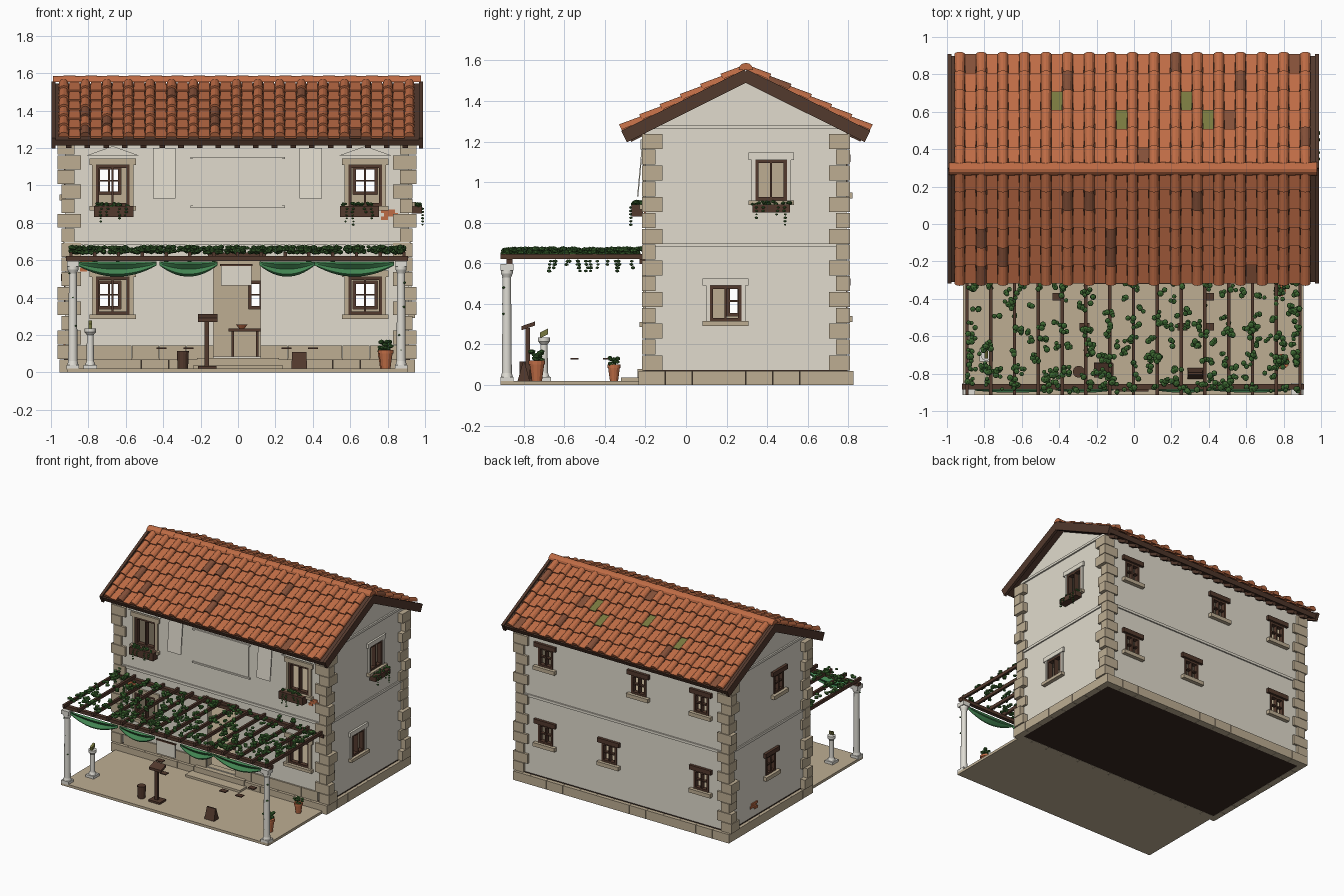
import bpy, bmesh, math, random
from mathutils import Matrix

random.seed(4)
if "Cube" in bpy.data.objects:
    bpy.data.objects.remove(bpy.data.objects["Cube"])


def material(name, r, g, b):
    m = bpy.data.materials.new(name)
    m.use_nodes = True
    m.diffuse_color = (r, g, b, 1)
    m.node_tree.nodes["Principled BSDF"].inputs["Base Color"].default_value = (r, g, b, 1)
    return m


PLASTER = material("plaster", .75, .71, .61)
STONE = material("tan stone", .51, .42, .29)
WOOD = material("dark wood", .085, .041, .026)
CLAY = material("terracotta", .52, .15, .06)
BURNT = material("burnt tile", .23, .08, .04)
MOSS = material("mossy tile", .19, .19, .05)
LEAF = material("leaf green", .045, .135, .03)
CLOTH = material("green cloth", .055, .235, .085)
EARTH = material("dark underside", .038, .021, .015)
MARBLE = material("pale marble", .74, .72, .66)


def finish(bm, name, *mats, smooth=False):
    bmesh.ops.recalc_face_normals(bm, faces=bm.faces)
    me = bpy.data.meshes.new(name)
    bm.to_mesh(me)
    bm.free()
    for m in mats:
        me.materials.append(m)
    ob = bpy.data.objects.new(name, me)
    bpy.context.scene.collection.objects.link(ob)
    if smooth:
        bpy.ops.object.select_all(action='DESELECT')
        ob.select_set(True)
        bpy.context.view_layer.objects.active = ob
        bpy.ops.object.shade_smooth_by_angle()
    return ob


def loft(bm, a, b, mat=0):
    va, vb = [bm.verts.new(p) for p in a], [bm.verts.new(p) for p in b]
    n = len(va)
    faces = [bm.faces.new((va[i], va[(i + 1) % n], vb[(i + 1) % n], vb[i])) for i in range(n)]
    faces += [bm.faces.new(va[::-1]), bm.faces.new(vb)]
    for f in faces:
        f.material_index = mat


def box(bm, x0, x1, y0, y1, z0, z1, mat=0):
    ring = [(x0, y0), (x1, y0), (x1, y1), (x0, y1)]
    loft(bm, [(x, y, z0) for x, y in ring], [(x, y, z1) for x, y in ring], mat)


def turned(bm, x, y, profile, n=14):
    for (r0, z0), (r1, z1) in zip(profile, profile[1:]):
        ring = [(math.cos(i * math.tau / n), math.sin(i * math.tau / n)) for i in range(n)]
        loft(bm, [(x + c * r0, y + s * r0, z0) for c, s in ring],
             [(x + c * r1, y + s * r1, z1) for c, s in ring])


def blob(bm, x, y, z, r):
    bmesh.ops.create_icosphere(bm, subdivisions=1, radius=r, matrix=Matrix.Translation(
        (x, y, z)) @ Matrix.Rotation(random.random() * 3, 4, 'Z') @ Matrix.Diagonal((1, 1, .7, 1)))


# Each wall: axis it faces along, outward sign, plane position
FRONT, BACK, RIGHT, LEFT = ('y', -1, -.2), ('y', 1, .79), ('x', 1, .915), ('x', -1, -.925)


def wbox(bm, wall, u0, u1, o0, o1, z0, z1, mat=0):
    axis, s, p = wall
    a, b = sorted((p + s * o0, p + s * o1))
    if axis == 'y':
        box(bm, u0, u1, a, b, z0, z1, mat)
    else:
        box(bm, a, b, u0, u1, z0, z1, mat)


# Openings: wall, centre, width, bottom, top, surround style
openings = [(FRONT, -.67, .18, .89, 1.11, 'stone'), (FRONT, .68, .18, .89, 1.11, 'stone'),
            (FRONT, -.67, .18, .31, .51, 'stone'), (FRONT, .68, .18, .31, .51, 'stone'),
            (RIGHT, .42, .155, .91, 1.11, 'plaster'), (RIGHT, .195, .155, .315, .49, 'plaster'),
            (LEFT, .16, .12, .95, 1.1, 'wood'), (LEFT, .26, .12, .34, .49, 'wood')]
openings += [(BACK, u, .13, .95, 1.1, 'wood') for u in (.68, -.14, -.69)]
openings += [(BACK, u, .13, .34, .49, 'wood') for u in (.68, .12, -.69)]

# House shell, hollowed and pierced
bm = bmesh.new()
gable = [(-.2, .03), (.79, .03), (.79, 1.25), (.295, 1.5), (-.2, 1.25)]
loft(bm, [(-.925, y, z) for y, z in gable], [(.915, y, z) for y, z in gable])
house = finish(bm, "house_walls", PLASTER, STONE)
core, holes = bmesh.new(), bmesh.new()
box(core, -.875, .865, -.15, .74, .08, 1.22)
for wall, u, w, z0, z1, style in openings:
    wbox(holes, wall, u - w / 2, u + w / 2, -.08, .05, z0, z1)
wbox(holes, FRONT, -.13, .12, -.08, .05, .085, .6)
cutters = [finish(core, "core_cutter"), finish(holes, "hole_cutter")]
for c in cutters:
    c.hide_render = True
    mod = house.modifiers.new("cut", 'BOOLEAN')
    mod.operation, mod.solver, mod.object = 'DIFFERENCE', 'EXACT', c
bpy.context.view_layer.update()
house.data = bpy.data.meshes.new_from_object(house.evaluated_get(bpy.context.evaluated_depsgraph_get()))
house.modifiers.clear()
for c in cutters:
    bpy.data.objects.remove(c)
for f in house.data.polygons:
    c = f.center
    inside = -.92 < c.x < .91 and -.195 < c.y < .785 and .035 < c.z < 1.23
    f.material_index = 1 if inside else 0

# Floors
bm = bmesh.new()
box(bm, -.93, .92, -.205, .795, .001, .075, 0)
box(bm, -.88, .87, -.16, .75, .66, .69, 1)
finish(bm, "floors", EARTH, STONE)

# Window joinery, surrounds and sills
bm = bmesh.new()
for wall, u, w, z0, z1, style in openings:
    h, t = w / 2, .016
    for a, b in ((u - h, u - h + t), (u + h - t, u + h), (u - .005, u + .005)):
        wbox(bm, wall, a, b, -.03, .006, z0, z1)
    for a, b in ((z0, z0 + t), (z1 - t, z1)):
        wbox(bm, wall, u - h, u + h, -.03, .006, a, b)
    if style == 'wood':
        wbox(bm, wall, u - h, u + h, -.025, 0, (z0 + z1) / 2 - .005, (z0 + z1) / 2 + .005)
        wbox(bm, wall, u - h - .03, u + h + .03, -.01, .022, z1, z1 + .035)
        wbox(bm, wall, u - h - .03, u + h + .03, -.01, .03, z0 - .03, z0, 1)
        continue
    k = 1 if style == 'stone' else 2
    for a, b in ((u - h - .02, u - h), (u + h, u + h + .02)):
        wbox(bm, wall, a, b, -.01, .012, z0, z1, k)
    wbox(bm, wall, u - h - .035, u + h + .035, -.01, .016, z1, z1 + .035, k)
    wbox(bm, wall, u - h - .035, u + h + .035, -.01, .03, z0 - .024, z0, 1)
    if wall == FRONT and z0 > .6:
        tri = [(u - .14, z1 + .05), (u + .14, z1 + .05), (u, z1 + .1)]
        loft(bm, [(x, -.19, z) for x, z in tri], [(x, -.225, z) for x, z in tri], 2)
wbox(bm, FRONT, -.16, .15, -.02, .02, .6, .64)
finish(bm, "window_frames", WOOD, STONE, PLASTER)

# Wall mouldings, panel and hanging banners
bm = bmesh.new()
for wall, a, b in ((FRONT, -.93, .92), (BACK, -.93, .92), (RIGHT, -.2, .79), (LEFT, -.2, .79)):
    wbox(bm, wall, a, b, -.005, .01, .68, .7)
    if wall[0] == 'x':
        wbox(bm, wall, a, b, -.005, .012, 1.262, 1.28)
for z in (.88, 1.14):
    wbox(bm, FRONT, -.255, .25, 0, .012, z, z + .012)
wbox(bm, FRONT, -.24, .235, 0, .005, .892, 1.14)
for x in (-.395, .39):
    loft(bm, [(x + d, y, 1.2) for d, y in ((-.06, -.21), (.06, -.21), (.06, -.216), (-.06, -.216))],
         [(x + d, y, .93) for d, y in ((-.06, -.235), (.06, -.235), (.06, -.241), (-.06, -.241))])
finish(bm, "wall_mouldings", PLASTER)

# Corner stones and plinth courses
bm = bmesh.new()
for i in range(15):
    z, long = .07 + i * .078, i % 2
    o = .018 + (.022 if random.random() < .25 else 0)
    for sx, px in ((-1, -.925), (1, .915)):
        for sy, py in ((-1, -.2), (1, .79)):
            xs = sorted((px + sx * o, px - sx * (.085 if long else .05)))
            ys = sorted((py + sy * .018, py - sy * (.05 if long else .085)))
            box(bm, *xs, *ys, z + .002, z + .076)


def course(wall, a, b, z0, z1, o, n):
    step = (b - a) / n
    for i in range(n):
        wbox(bm, wall, a + i * step + .001, a + (i + 1) * step - .001, -.02, o, z0, z1)


for wall in (FRONT, BACK):
    course(wall, -.955, .945, 0, .07, .035, 13)
for wall in (RIGHT, LEFT):
    course(wall, -.235, .825, 0, .07, .03, 8)
course(FRONT, -.86, -.13, .07, .145, .012, 5)
course(FRONT, .12, .85, .07, .145, .012, 5)
finish(bm, "corner_and_plinth_stones", STONE)

# Terrace and door steps
bm = bmesh.new()
box(bm, -.915, .905, -.915, -.22, 0, .02)
box(bm, -.24, .24, -.32, -.22, .02, .037)
box(bm, -.22, .22, -.24, -.18, .037, .078)
finish(bm, "terrace_and_steps", STONE)

# Roof: slope space is distance down from the ridge and height above the slab
ANG = math.radians(26.5)


def slope(x, s, t, side):
    return (x, .295 + side * (s * math.cos(ANG) + t * math.sin(ANG)),
            1.545 - s * math.sin(ANG) + t * math.cos(ANG))


bm = bmesh.new()
for side in (-1, 1):
    def plank(x0, x1, s0, s1, t0, t1):
        sec = [(s0, t0), (s1, t0), (s1, t1), (s0, t1)]
        loft(bm, [slope(x0, s, t, side) for s, t in sec], [slope(x1, s, t, side) for s, t in sec])
    plank(-.985, .975, 0, .675, -.035, 0)
    for x in (-.998, .968):
        plank(x, x + .022, 0, .68, -.05, .012)
    for i in range(19):
        plank(-.92 + i * .1, -.89 + i * .1, .52, .66, -.058, -.03)
finish(bm, "roof_timbers", WOOD)

# Tiles: even columns are barrels, odd columns are flat pans
bm = bmesh.new()
STEP, ROWS = .1155, 6
LEN = .67 / ROWS
barrel = [(.029 * math.cos(i * math.pi / 6), .01 + .029 * math.sin(i * math.pi / 6)) for i in range(7)]
pan = [(.031, 0), (.031, .012), (-.031, .012), (-.031, 0)]
mossy = {(9, 3), (15, 2), (21, 3), (23, 2)}
burnt = {1: {(1, 5), (10, 4), (26, 4), (31, 5), (25, 2), (32, 1), (17, 0), (20, 5)},
         -1: {(10, 1), (12, 1), (22, 1), (14, 3), (2, 3), (4, 4), (14, 4), (2, 5), (27, 5)}}
for side in (-1, 1):
    for row in range(ROWS):
        s0, s1 = row * LEN, (row + 1) * LEN + .006
        for col in range(33):
            x = -.932 + col * STEP / 2
            mat = 1 if (col, row) in burnt[side] else 2 if side == 1 and (col, row) in mossy else 0
            shape = pan if col % 2 else barrel
            loft(bm, [slope(x + a * .88, s0, b * .85, side) for a, b in shape],
                 [slope(x + a, s1, b + .007, side) for a, b in shape], mat)
# Ridge caps
for i in range(17):
    x0, x1 = -.99 + i * .1155, -.99 + (i + 1) * .1155 + .006
    arc = [(.036 * math.cos(k * math.pi / 6), .036 * math.sin(k * math.pi / 6)) for k in range(7)]
    loft(bm, [(x0, .295 + a * .9, 1.552 + b * .9) for a, b in arc],
         [(min(x1, .982), .295 + a, 1.552 + b) for a, b in arc])
finish(bm, "roof_tiles", CLAY, BURNT, MOSS)

# Pergola timbers
bm = bmesh.new()
rafters = [-.893 + i * .1272 for i in range(15)]
box(bm, -.92, .91, -.885, -.855, .597, .622)
box(bm, -.92, .91, -.23, -.2, .597, .622)
for x in rafters:
    box(bm, x - .009, x + .009, -.915, -.2, .62, .645)
finish(bm, "pergola_timbers", WOOD)

# Pergola columns and short pedestal
bm = bmesh.new()
for x in (-.883, .872):
    box(bm, x - .033, x + .033, -.915, -.85, .015, .04)
    turned(bm, x, -.883, [(.03, .04), (.025, .06), (.021, .53), (.03, .55), (.03, .565)])
    box(bm, x - .032, x + .032, -.915, -.851, .565, .597)
box(bm, -.825, -.755, -.735, -.665, .02, .04)
turned(bm, -.79, -.7, [(.028, .04), (.02, .06), (.018, .2), (.03, .215), (.03, .235)])
finish(bm, "marble_columns", MARBLE, smooth=True)

# Draped swags along the front beam
bm = bmesh.new()
for a, b in ((-.86, -.435), (-.42, -.11), (.115, .41), (.41, .835)):
    grid = []
    for j in range(7):
        v = j / 6
        grid.append([bm.verts.new((a + (b - a) * i / 14, -.89 - .012 * math.sin(v * 9.4) * math.sin(math.pi * i / 14),
                    .592 - v * (.02 + .06 * (1 - (i / 7 - 1) ** 2)))) for i in range(15)])
    for r0, r1 in zip(grid, grid[1:]):
        for i in range(14):
            bm.faces.new((r0[i], r0[i + 1], r1[i + 1], r1[i]))
swags = finish(bm, "cloth_swags", CLOTH, smooth=True)
swags.modifiers.new("thickness", 'SOLIDIFY').thickness = .004

# Blank hanging banner
bm = bmesh.new()
box(bm, -.09, .072, -.893, -.885, .465, .57, 0)
box(bm, -.095, .077, -.896, -.882, .57, .58, 1)
finish(bm, "hanging_banner", PLASTER, WOOD)

# Wooden furniture: stand, bucket, board, small trays, indoor table, flower boxes
bm = bmesh.new()
box(bm, -.215, -.115, -.82, -.74, .02, .035)
box(bm, -.18, -.155, -.79, -.77, .035, .28)
top = [(-.215, -.81), (-.11, -.81), (-.11, -.745), (-.215, -.745)]
loft(bm, *[[(x, y, z + (y + .81) * .35) for x, y in top] for z in (.27, .29)])
turned(bm, -.295, -.79, [(.028, .02), (.032, .115)], 12)
loft(bm, [(x, y, .02) for x, y in ((.285, -.83), (.37, -.83), (.37, -.77), (.285, -.77))],
     [(x, y, .11) for x, y in ((.29, -.805), (.365, -.805), (.365, -.795), (.29, -.795))])
for x, y in ((-.41, -.39), (-.265, -.55), (.26, -.55), (.4, -.55), (.4, -.39)):
    box(bm, x - .027, x + .027, y - .02, y + .02, .125, .132)
box(bm, -.05, .12, -.1, .05, .22, .235)
for x in (-.035, .095):
    for y in (-.09, .03):
        box(bm, x, x + .014, y, y + .014, .075, .22)
planters = [(FRONT, -.665), (FRONT, .65), (RIGHT, .42)]
for wall, u in planters:
    h = .105 if wall == FRONT else .092
    wbox(bm, wall, u - h, u + h, .012, .068, .83 + .02 * (wall == RIGHT), .89)
finish(bm, "wooden_furniture", WOOD)

# Terracotta pots, bowl and exposed brick patches
bm = bmesh.new()
pots = [(.79, -.735, 1), (.78, -.355, .8)]
for x, y, k in pots:
    turned(bm, x, y, [(.025 * k, .02), (.036 * k, .02 + .08 * k), (.041 * k, .02 + .081 * k), (.041 * k, .02 + .1 * k)], 12)
turned(bm, .02, -.03, [(.015, .235), (.03, .255)], 12)
for wall, u, z in ((FRONT, .765, .815), (FRONT, -.845, .54), (LEFT, .43, .13)):
    for row in range(3):
        for k in range(2 if row else 1):
            a = u + k * .038 + row % 2 * .015
            wbox(bm, wall, a, a + .037, -.005, .008, z + row * .019, z + row * .019 + .018)
finish(bm, "terracotta_pots_and_bricks", CLAY)

# Vines, pot plants and window-box flowers
bm = bmesh.new()
R = random.uniform
for x in rafters:
    for _ in range(17):
        cx, cy = max(-.88, min(.87, x + R(-.05, .05))), R(-.89, -.22)
        for k in range(3):
            blob(bm, cx + R(-.018, .018), cy + R(-.018, .018), R(.64, .672), R(.012, .019))
for _ in range(30):
    blob(bm, R(-.88, .88), R(-.9, -.87), R(.635, .67), R(.012, .02))
for _ in range(16):
    x, y = random.choice(rafters), R(-.72, -.25)
    for k in range(random.randint(1, 4)):
        blob(bm, x + R(-.006, .006), y + R(-.006, .006), .61 - k * .016, R(.008, .013))
for z in (.12, .2, .35, .48):
    blob(bm, .872 + R(-.02, .02), -.9, z, .009)
    blob(bm, -.883 + R(-.02, .02), -.9, z + .05, .007)
for x, y, k in pots:
    for _ in range(14):
        blob(bm, x + R(-.03, .03) * k, y + R(-.03, .03) * k, .02 + R(.1, .145) * k, .016 * k)
for wall, u in planters:
    def at(v, o, z, r):
        p = wall[2] + wall[1] * o
        blob(bm, *((v, p) if wall[0] == 'y' else (p, v)), z, r)
    for _ in range(22):
        at(u + R(-.095, .095), R(.02, .062), R(.888, .905), R(.008, .013))
    for v in (-.07, -.035, .03, .065):
        for k in range(random.randint(2, 6)):
            at(u + v + R(-.005, .005), .072, .875 - k * .017, R(.006, .01))
finish(bm, "vines_and_plants", LEAF)

# Mossy ornament on the pedestal
bm = bmesh.new()
loft(bm, *[[(x, y, .24 + (y + .7) * .5 + d) for x, y in ((-.8, -.72), (-.78, -.72), (-.78, -.68), (-.8, -.68))]
           for d in (0, .028)])
finish(bm, "pedestal_ornament", MOSS)
